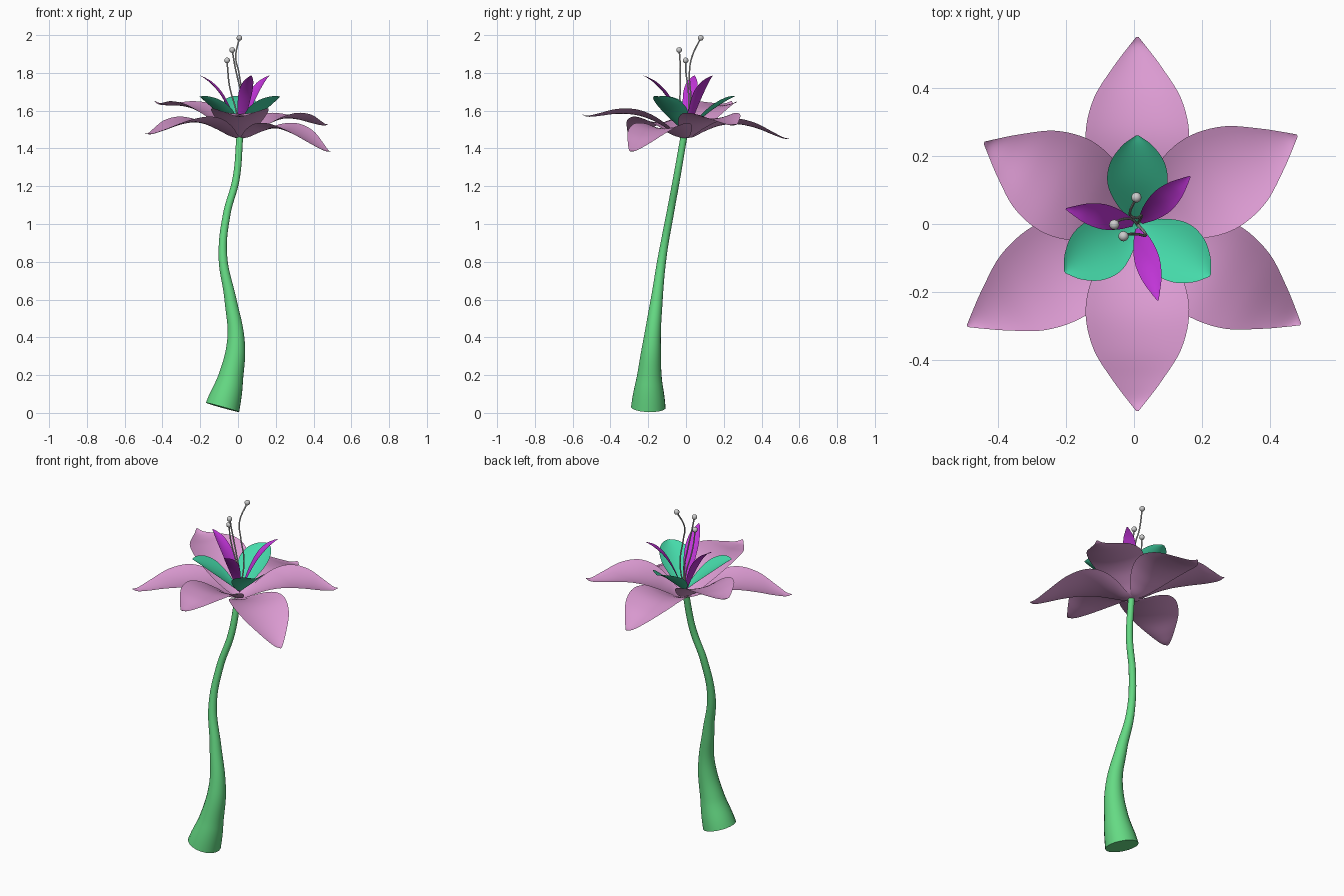
import bpy, bmesh
from math import sin, cos, radians
from mathutils import Vector

if "Cube" in bpy.data.objects:
    bpy.data.objects.remove(bpy.data.objects["Cube"])


def material(name, rgb):
    m = bpy.data.materials.new(name)
    m.diffuse_color = (*rgb, 1)
    m.use_nodes = True
    m.node_tree.nodes["Principled BSDF"].inputs["Base Color"].default_value = m.diffuse_color
    return m


def smooth_path(points, steps):
    """Catmull-Rom interpolation through 3D points."""
    p = [Vector(q) for q in points]
    p = [2 * p[0] - p[1]] + p + [2 * p[-1] - p[-2]]
    out = []
    for a, b, c, d in zip(p, p[1:], p[2:], p[3:]):
        for k in range(steps):
            t = k / steps
            out.append(0.5 * (2 * b + (c - a) * t + (2 * a - 5 * b + 4 * c - d) * t * t
                              + (3 * b - a - 3 * c + d) * t ** 3))
    return out + [p[-2]]


def petal(name, profile, angle, length, drop, cup, mat, cols=12):
    """Cupped leaf from (distance, height, half width) stations."""
    radial = Vector((cos(radians(angle)), sin(radians(angle)), 0))
    side = Vector((-radial.y, radial.x, 0))
    full = profile[-1][0]
    bm = bmesh.new()
    rows = []
    for r, z, w in smooth_path(profile, 5):
        t = max(r / full, 0)
        w = max(w, 0.002)
        row = []
        for j in range(cols + 1):
            v = 2 * j / cols - 1
            co = CENTRE + radial * (t * length) + side * (v * w)
            co.z = z + drop * t ** 1.3 + cup * w * v * v
            row.append(bm.verts.new(co))
        rows.append(row)
    for a, b in zip(rows, rows[1:]):
        for j in range(cols):
            bm.faces.new((a[j], b[j], b[j + 1], a[j + 1])).smooth = True
    mesh = bpy.data.meshes.new(name)
    bm.to_mesh(mesh)
    bm.free()
    obj = bpy.data.objects.new(name, mesh)
    bpy.context.collection.objects.link(obj)
    mesh.materials.append(mat)
    return obj


def tube(name, points, radii, mat=None, sides=6):
    """Tapered round tube along a smooth curve, turned into a mesh."""
    cu = bpy.data.curves.new(name, 'CURVE')
    cu.dimensions = '3D'
    cu.bevel_depth = 1
    cu.bevel_resolution = sides
    cu.use_fill_caps = True
    cu.resolution_u = 10
    sp = cu.splines.new('BEZIER')
    sp.radius_interpolation = 'CARDINAL'
    sp.bezier_points.add(len(points) - 1)
    for bp, co, r in zip(sp.bezier_points, points, radii):
        bp.co = co
        bp.radius = r
        bp.handle_left_type = bp.handle_right_type = 'AUTO'
    obj = bpy.data.objects.new(name, cu)
    bpy.context.collection.objects.link(obj)
    if mat:
        cu.materials.append(mat)
    bpy.ops.object.select_all(action='DESELECT')
    obj.select_set(True)
    bpy.context.view_layer.objects.active = obj
    bpy.ops.object.convert(target='MESH')
    bpy.ops.object.shade_smooth_by_angle(angle=radians(40))
    return obj


CENTRE = Vector((0.01, 0, 0))
pink = material("petal_pink", (0.72, 0.33, 0.65))
teal = material("inner_teal", (0.06, 0.70, 0.40))
purple = material("inner_purple", (0.53, 0.035, 0.68))
green = material("stem_green", (0.13, 0.70, 0.23))

# Stem: flared, tilted foot, S-bend, thin neck
tube("stem",
     [(-.082, -.2, .029), (-.04, -.195, .18), (-.011, -.18, .38), (-.04, -.155, .6),
      (-.08, -.125, .83), (-.06, -.085, 1.05), (-.01, -.05, 1.24), (.01, -.01, 1.47)],
     [.092, .068, .047, .032, .023, .020, .019, .018], green, 8)

# Six large outer petals: angle, reach, tip drop
outer = [(0, 1.455, .012), (.04, 1.465, .05), (.1, 1.505, .1), (.18, 1.55, .14),
         (.27, 1.578, .152), (.37, 1.583, .128), (.46, 1.572, .072),
         (.52, 1.568, .027), (.55, 1.58, .003)]
for i, (ang, reach, drop) in enumerate([(90, .55, -.125), (29, .537, -.05), (-31.6, .563, -.195),
                                        (-90, .55, 0), (211, .583, -.1), (152, .51, .07)]):
    petal(f"outer_petal_{i + 1}", outer, ang, reach, drop, 0.2, pink)

# Three broad teal inner petals
middle = [(.005, 1.49, .015), (.06, 1.54, .062), (.12, 1.59, .088), (.18, 1.632, .08),
          (.23, 1.662, .045), (.26, 1.675, .004)]
for i, (ang, reach) in enumerate([(90, .26), (-35.5, .262), (213.7, .256)]):
    petal(f"middle_petal_{i + 1}", middle, ang, reach, 0, 0.3, teal)

# Three slim purple upright petals
inner = [(.01, 1.49, .008), (.05, 1.59, .027), (.1, 1.68, .037), (.15, 1.738, .03),
         (.19, 1.77, .014), (.215, 1.785, .002)]
for i, (ang, reach) in enumerate([(42, .209), (168, .215), (-75, .233)]):
    petal(f"inner_petal_{i + 1}", inner, ang, reach, 0, 0.3, purple, 8)

# Stamens: thin curved filaments with round tips
stamens = [[(.01, 0, 1.48), (.022, .025, 1.66), (.005, .018, 1.8), (-.012, .03, 1.88), (.007, .078, 1.985)],
           [(.01, 0, 1.48), (.035, -.032, 1.6), (.01, -.03, 1.72), (-.015, -.03, 1.83), (-.031, -.036, 1.921)],
           [(.01, 0, 1.48), (-.01, .015, 1.6), (-.045, .01, 1.73), (-.053, 0, 1.8), (-.058, -.002, 1.866)]]
for i, path in enumerate(stamens):
    tube(f"filament_{i + 1}", path, [.004] * 5, None, 2)
    bpy.ops.mesh.primitive_uv_sphere_add(segments=16, ring_count=10, radius=.015, location=path[-1])
    bpy.context.object.name = f"anther_{i + 1}"
    bpy.ops.object.shade_smooth()
